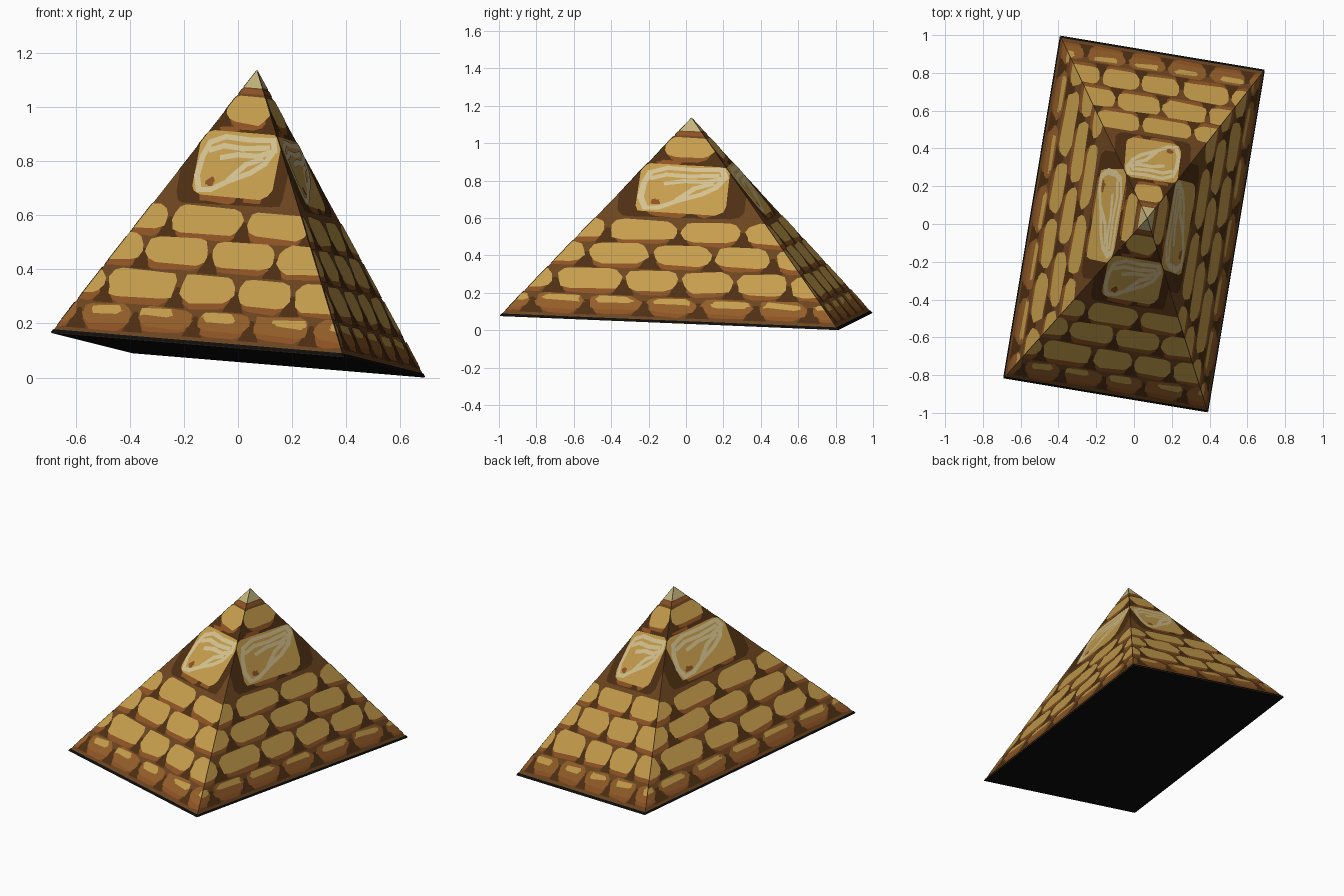
import bpy, math, random
from mathutils import Vector

cube = bpy.data.objects.get("Cube")
if cube:
    bpy.data.objects.remove(cube)
random.seed(4)

# Flat colours
COLORS = {
    "sandstone": (0.56, 0.34, 0.073),
    "mortar_brown": (0.15, 0.06, 0.014),
    "dark_gap": (0.075, 0.028, 0.006),
    "red_brown": (0.27, 0.085, 0.017),
    "orange_brown": (0.29, 0.11, 0.022),
    "pale_carving": (0.66, 0.54, 0.28),
    "tip_stone": (0.54, 0.45, 0.2),
    "black": (0.004, 0.004, 0.004),
}


def material(name):
    mat = bpy.data.materials.new(name)
    mat.use_nodes = True
    rgba = (*COLORS[name], 1)
    mat.diffuse_color = rgba
    mat.node_tree.nodes["Principled BSDF"].inputs["Base Color"].default_value = rgba
    return mat


MATS = {name: material(name) for name in COLORS}


def make_object(name, verts, faces, *mats):
    mesh = bpy.data.meshes.new(name)
    mesh.from_pydata(verts, [], faces)
    for mat in mats:
        mesh.materials.append(MATS[mat])
    obj = bpy.data.objects.new(name, mesh)
    bpy.context.collection.objects.link(obj)
    return obj


# Tilted pyramid body: four brown sides and a black underside
BASE = [Vector(p) for p in ((-0.69, -0.815, 0.165), (0.39, -0.995, 0.075),
                            (0.69, 0.815, 0), (-0.39, 0.995, 0.09))]
APEX = Vector((0.07, 0.03, 1.135))
body = make_object("pyramid_body", BASE + [APEX],
                   [(i, (i + 1) % 4, 4) for i in range(4)] + [(3, 2, 1, 0)],
                   "mortar_brown", "black")
body.data.polygons[4].material_index = 1


def clip(points):
    """Trim a polygon in side coordinates (s along base, t up) to the triangle."""
    for inside in (lambda p: p[1],
                   lambda p: p[0] - p[1] / 2,
                   lambda p: 1 - p[0] - p[1] / 2):
        out = []
        for a, b in zip(points, points[1:] + points[:1]):
            da, db = inside(a), inside(b)
            if da >= 0:
                out.append(a)
            if (da >= 0) != (db >= 0):
                k = da / (da - db)
                out.append((a[0] + k * (b[0] - a[0]), a[1] + k * (b[1] - a[1])))
        points = out
        if not points:
            break
    return points


def rect(s0, s1, t0, t1):
    return [(s0, t0), (s1, t0), (s1, t1), (s0, t1)]


def wedge(s, t, width, height):
    """Dark triangle where mortar has worn away."""
    return [(s - width, t), (s + width, t), (s + 0.006, t + height), (s - 0.006, t + height)]


def stone(s0, s1, t0, t1, wobble=0.006):
    """Worn rectangle with rounded, uneven corners."""
    r = min(0.034, (s1 - s0) * 0.4, (t1 - t0) * 0.45)
    pts = []
    corners = ((s1 - r, t0 + r), (s1 - r, t1 - r), (s0 + r, t1 - r), (s0 + r, t0 + r))
    for i, (cs, ct) in enumerate(corners):
        for j in range(3):
            a = math.radians(i * 90 - 90 + j * 45)
            pts.append((cs + r * math.cos(a) + random.uniform(-wobble, wobble),
                        ct + r * math.sin(a) + random.uniform(-wobble, wobble)))
    return pts


def ribbon(path, width):
    """Stroke as a row of overlapping short quads."""
    quads = []
    for a, b in zip(path, path[1:]):
        d = (Vector(b) - Vector(a)).normalized()
        n = Vector((-d.y, d.x)) * width / 2
        a2, b2 = Vector(a) - d * width / 3, Vector(b) + d * width / 3
        quads.append([tuple(a2 - n), tuple(b2 - n), tuple(b2 + n), tuple(a2 + n)])
    return quads


# Courses of bricks: bottom, top, joint positions
COURSES = [
    (0.05, 0.122, (-0.05, 0.09, 0.25, 0.42, 0.58, 0.75, 0.91, 1.05)),
    (0.15, 0.252, (-0.02, 0.15, 0.353, 0.52, 0.68, 0.84, 1.0)),
    (0.28, 0.378, (0.06, 0.235, 0.425, 0.61, 0.785, 0.95)),
    (0.4, 0.494, (0.12, 0.29, 0.50, 0.69, 0.86)),
    (0.805, 0.9, (0.3, 0.425, 0.585, 0.7)),
]
BLOCK = (0.365, 0.635, 0.535, 0.77)
STROKES = [
    [(.06, .6), (.12, .82), (.3, .92), (.6, .9), (.9, .92), (.94, .76), (.75, .66)],
    [(.14, .7), (.3, .78), (.55, .76), (.85, .8)],
    [(.3, .6), (.5, .66), (.75, .66)],
    [(.06, .6), (.04, .3), (.1, .08), (.25, .1), (.45, .25), (.7, .4), (.85, .55), (.93, .75)],
    [(.45, .28), (.62, .52), (.8, .62)],
]


def side_layers(stretch):
    """Polygons of one side, grouped by part name."""
    parts = {k: [] for k in ("gaps", "brick_undersides", "bricks", "footing_bricks",
                             "footing_highlights", "carving", "chips", "tip", "rim")}
    for row, (t0, t1, joints) in enumerate(COURSES):
        if row < 4:
            joints = [0.15 + (j - 0.15) * stretch for j in joints]
        for s0, s1 in zip(joints, joints[1:]):
            lo, hi = s0 + 0.009, s1 - 0.009
            parts["gaps"].append(wedge(s1, t0 - 0.024, 0.035, 0.075))
            # red-brown lower edge, then the face of the brick
            parts["brick_undersides"].append(stone(lo + 0.012, hi - 0.012, t0 - 0.02, t0 + 0.05))
            if row:
                parts["bricks"].append(stone(lo, hi, t0, t1))
            else:
                parts["footing_bricks"].append(stone(lo, hi, t0, t1))
                mid = random.uniform(lo + 0.06, hi - 0.06)
                parts["footing_highlights"].append(
                    stone(mid - 0.055, mid + 0.055, t0 + 0.036, t1 - 0.008))
    # Large carved block in its dark recess
    s0, s1, t0, t1 = BLOCK
    parts["gaps"] += [stone(s0 - 0.05, s1 + 0.05, t0 - 0.025, t1 + 0.025),
                      wedge(0.5, t1 + 0.02, 0.03, 0.05)]
    parts["brick_undersides"] += [stone(s0 + 0.03, s0 + 0.16, t0 - 0.02, t0 + 0.04),
                                  stone(s0 + 0.18, s1 - 0.02, t0 - 0.016, t0 + 0.04),
                                  stone(s0 + 0.05, s0 + 0.12, t1, t1 + 0.018)]
    parts["bricks"].append(stone(s0, s1, t0, t1))
    for stroke in STROKES:
        path = [(s0 + u * (s1 - s0), t0 + v * (t1 - t0)) for u, v in stroke]
        parts["carving"] += ribbon(path, 0.019)
    parts["chips"].append(stone(s0 + 0.04, s0 + 0.07, t0 + 0.035, t0 + 0.065))
    # Capstone and bottom rim
    parts["brick_undersides"].append(rect(0, 1, 0.912, 0.93))
    parts["tip"].append(rect(0, 1, 0.935, 1.0))
    parts["rim"].append(rect(0, 1, 0, 0.012))
    return parts


STYLE = {  # part: material, height above the side
    "gaps": ("dark_gap", 0.001),
    "brick_undersides": ("red_brown", 0.002),
    "bricks": ("sandstone", 0.003),
    "footing_bricks": ("orange_brown", 0.003),
    "footing_highlights": ("sandstone", 0.004),
    "carving": ("pale_carving", 0.004),
    "chips": ("red_brown", 0.004),
    "tip": ("tip_stone", 0.002),
    "rim": ("black", 0.003),
}

# Lay the thin stone faces on every side
for i, side in enumerate(("front", "left", "back", "right")):
    p, q = BASE[i], BASE[(i + 1) % 4]
    along, up = q - p, APEX - (p + q) / 2
    normal = along.cross(up).normalized()
    for part, polygons in side_layers(1.0 if i % 2 else 1.2).items():
        mat, lift = STYLE[part]
        verts, faces = [], []
        for poly in polygons:
            poly = clip(poly)
            if len(poly) < 3:
                continue
            faces.append(tuple(range(len(verts), len(verts) + len(poly))))
            verts += [p + along * s + up * t + normal * lift for s, t in poly]
        make_object(side + "_" + part, verts, faces, mat)
